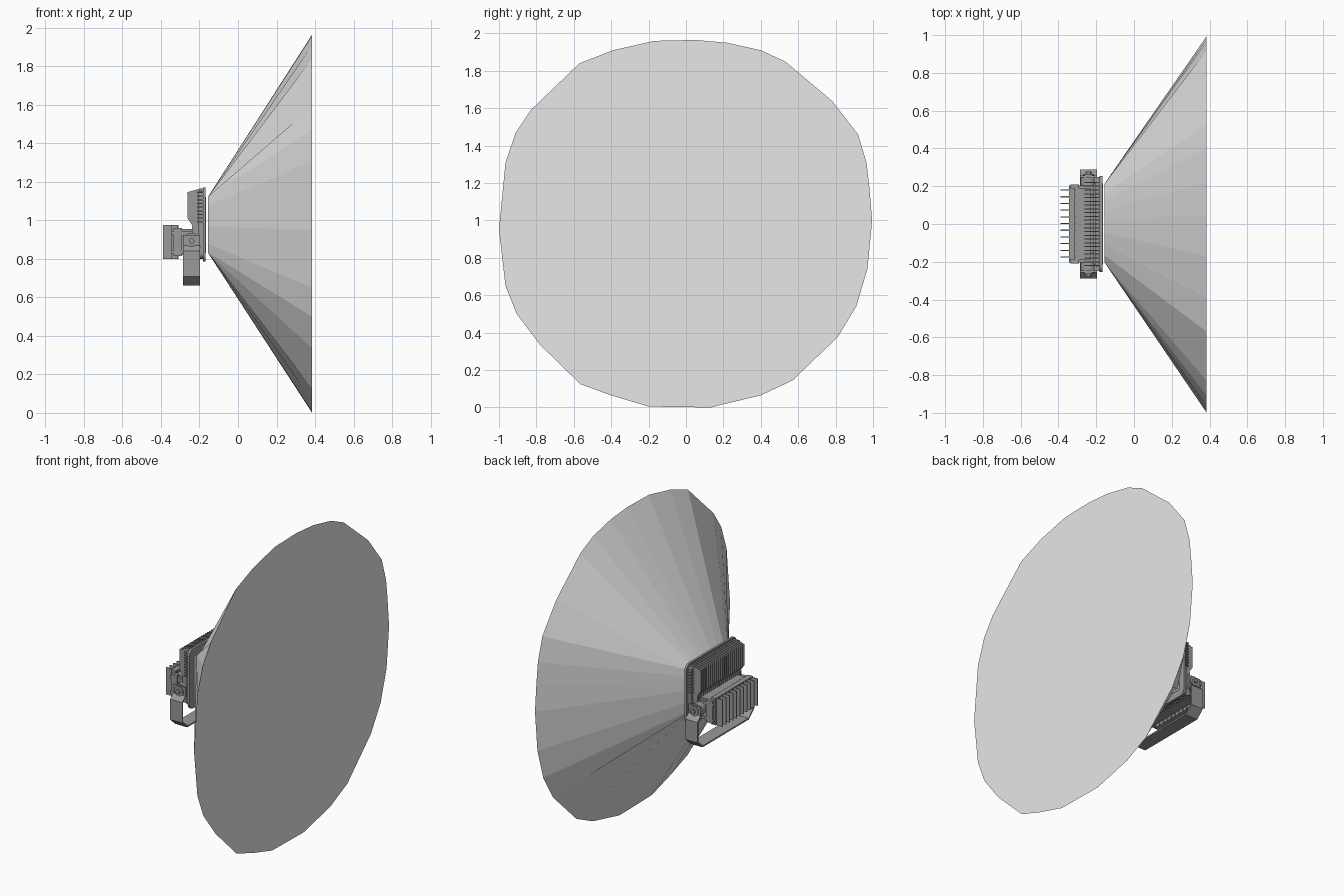
import bpy, bmesh, math
from mathutils import Vector

if "Cube" in bpy.data.objects:
    bpy.data.objects.remove(bpy.data.objects["Cube"])


def material(name, v):
    m = bpy.data.materials.new(name)
    m.diffuse_color = (v, v, v, 1)
    m.use_nodes = True
    m.node_tree.nodes["Principled BSDF"].inputs["Base Color"].default_value = m.diffuse_color
    return m


GREY = material("housing grey", 0.32)
LIGHT = material("beam light grey", 0.8)


def finish(bm, name, mat):
    bmesh.ops.recalc_face_normals(bm, faces=bm.faces)
    me = bpy.data.meshes.new(name)
    bm.to_mesh(me)
    bm.free()
    me.materials.append(mat)
    ob = bpy.data.objects.new(name, me)
    bpy.context.collection.objects.link(ob)
    return ob


def prism(bm, pts, axis, a, b):
    """Extrude a 2D outline along x (pts = y,z) or y (pts = x,z)."""
    def at(p, t):
        return (t, p[0], p[1]) if axis == "x" else (p[0], t, p[1])
    r1 = [bm.verts.new(at(p, a)) for p in pts]
    r2 = [bm.verts.new(at(p, b)) for p in pts]
    bm.faces.new(r1)
    bm.faces.new(r2[::-1])
    for i in range(len(pts)):
        j = (i + 1) % len(pts)
        bm.faces.new((r1[i], r1[j], r2[j], r2[i]))


def box(bm, x0, x1, y0, y1, z0, z1):
    prism(bm, [(x0, z0), (x1, z0), (x1, z1), (x0, z1)], "y", y0, y1)


def rounded(y, z0, z1, r, n=5):
    pts = []
    for k, (cy, cz) in enumerate([(y - r, z1 - r), (r - y, z1 - r), (r - y, z0 + r), (y - r, z0 + r)]):
        for i in range(n + 1):
            a = math.pi / 2 * (k + i / n)
            pts.append((cy + r * math.cos(a), cz + r * math.sin(a)))
    return pts


# Beam: rectangular opening flaring to an irregular round end
far = [(.05, 1.965), (.22, 1.95), (.40, 1.91), (.53, 1.85), (.78, 1.64), (.92, 1.46), (.965, 1.31),
       (.98, 1.18), (.995, 1.0), (.97, .74), (.91, .54), (.81, .375), (.57, .145), (.40, .065),
       (.13, 0), (-.2, .005), (-.40, .065), (-.565, .125), (-.78, .335), (-.905, .5), (-.965, .65),
       (-1.0, .95), (-.965, 1.31), (-.91, 1.47), (-.83, 1.59), (-.57, 1.84), (-.39, 1.91), (-.17, 1.96)]
clamp = lambda v, m: max(-m, min(m, v))
bm = bmesh.new()
outer = [bm.verts.new((.385, y, z)) for y, z in far]
inner = [bm.verts.new((-.155, .005 + clamp(y * .3, .21), .977 + clamp((z - .98) * .3, .147))) for y, z in far]
bm.faces.new(outer)
bm.faces.new(inner[::-1])
for i in range(len(far)):
    j = (i + 1) % len(far)
    bm.faces.new((outer[i], outer[j], inner[j], inner[i]))
bmesh.ops.remove_doubles(bm, verts=bm.verts, dist=1e-4)
finish(bm, "light_beam", LIGHT)

# Front frame with a stepped rim
bm = bmesh.new()
prism(bm, rounded(.255, .785, 1.17, .035), "x", -.182, -.168)
prism(bm, rounded(.24, .80, 1.155, .03), "x", -.205, -.182)
finish(bm, "front_frame", GREY)
bm = bmesh.new()
prism(bm, rounded(.215, .83, 1.12, .01), "x", -.168, -.165)
finish(bm, "lens", LIGHT)

# Upper and lower cooling fins behind the frame
bm = bmesh.new()
upper = [(-.185, 1.168), (-.262, 1.146), (-.262, 1.01), (-.235, .97), (-.185, .97)]
lower = [(-.185, .80), (-.24, .81), (-.24, .97), (-.185, .97)]
for i in range(23):
    y = -.22 + i * .02
    prism(bm, upper, "y", y - .003, y + .003)
    prism(bm, lower, "y", y - .003, y + .003)
box(bm, -.215, -.2, -.22, .22, .81, 1.14)
finish(bm, "housing_fins", GREY)

# Short ribs down both sides of the frame
bm = bmesh.new()
for s in (-1, 1):
    for i in range(9):
        z = .99 + i * .019
        box(bm, -.212, -.182, s * .215, s * .248, z, z + .006)
finish(bm, "side_ribs", GREY)

# Driver box with end caps, flanges and rear fins
bm = bmesh.new()
box(bm, -.32, -.23, -.19, .19, .82, .955)
for s in (-1, 1):
    box(bm, -.335, -.29, s * .185, s * .208, .815, .96)
    box(bm, -.29, -.21, s * .18, s * .2, .84, .93)
    for z in (.835, .935):
        box(bm, -.345, -.20, s * .15, s * .205, z - .008, z + .008)
finish(bm, "driver_box", GREY)
bm = bmesh.new()
for i in range(11):
    y = -.175 + i * .0355
    box(bm, -.39, -.31, y - .003, y + .003, .80, .975)
box(bm, -.345, -.315, -.19, .19, .80, .975)
finish(bm, "driver_fins", GREY)

# U-shaped mounting bracket, bent inward at the pivots
half = [(.252, .925), (.252, .868), (.284, .838), (.284, .71), (.235, .665)]
path = half + [(-y, z) for y, z in half[::-1]]
bm = bmesh.new()
a = [bm.verts.new((-.285, y, z)) for y, z in path]
b = [bm.verts.new((-.197, y, z)) for y, z in path]
for i in range(len(path) - 1):
    bm.faces.new((a[i], a[i + 1], b[i + 1], b[i]))
ob = finish(bm, "mounting_bracket", GREY)
mod = ob.modifiers.new("thickness", "SOLIDIFY")
mod.thickness = .01
mod.offset = 0

# Pivot discs, bolts and lugs
bm = bmesh.new()
for s in (-1, 1):
    for r, y0, y1, n in ((.042, .2, .247, 20), (.03, .25, .264, 20), (.015, .26, .278, 6)):
        ring = [(-.241 + r * math.cos(k * math.tau / n), .893 + r * math.sin(k * math.tau / n)) for k in range(n)]
        prism(bm, ring, "y", s * y0, s * y1)
finish(bm, "pivots", GREY)
